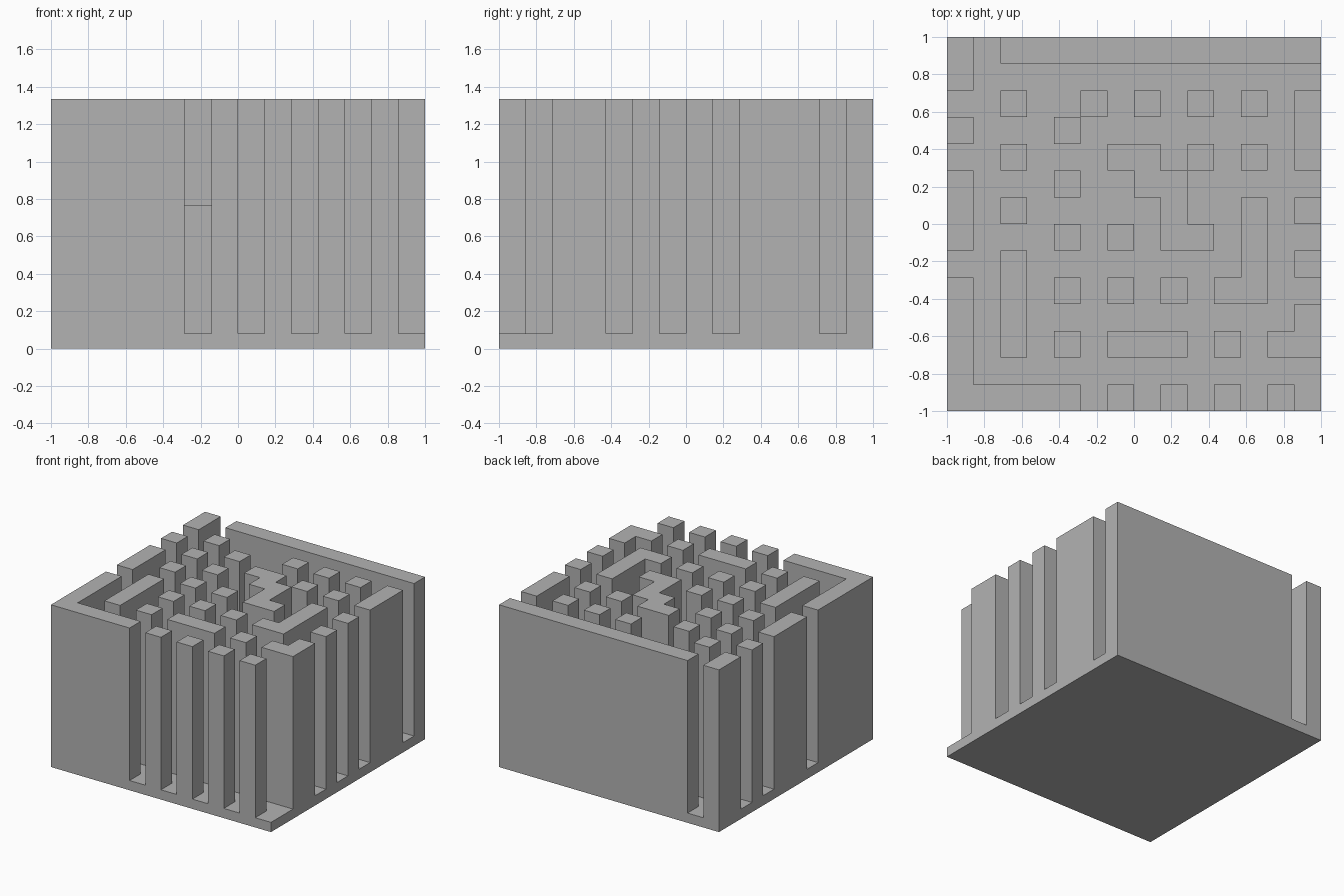
import bpy
import bmesh

cube = bpy.data.objects.get("Cube")
if cube:
    bpy.data.objects.remove(cube, do_unlink=True)

CELL = 2 / 14
BASE_TOP, WALL_TOP, SHORT_TOP = 0.08, 1.333, 0.765

# Floor plan, back row first: # full height, s short post, . open floor
PLAN = [
    "#.############",
    "#.............",
    "..#..s.#.#.#.#",
    "#...#........#",
    "..#...##.#.#.#",
    "#...#..##.....",
    "#.#.....#..#.#",
    "#...#.#.##.#..",
    "..#........#.#",
    "#.#.#.#.#.##..",
    "#.#..........#",
    "#.#.#.###.#.##",
    "#.............",
    "#####.#.#.#.#.",
]

grey = bpy.data.materials.new("plain grey")
grey.use_nodes = True
colour = (0.45, 0.45, 0.45, 1)
grey.diffuse_color = colour
grey.node_tree.nodes["Principled BSDF"].inputs["Base Color"].default_value = colour


def extrude_cells(name, symbol, bottom, top):
    """Extrude every plan cell with this symbol into joined solid walls."""
    bm = bmesh.new()
    for row, line in enumerate(PLAN):
        for col, mark in enumerate(line):
            if symbol != "any" and mark != symbol:
                continue
            x, y = -1 + col * CELL, 1 - row * CELL
            corners = [(x, y - CELL), (x + CELL, y - CELL), (x + CELL, y), (x, y)]
            bm.faces.new([bm.verts.new((cx, cy, bottom)) for cx, cy in corners])
    bmesh.ops.remove_doubles(bm, verts=bm.verts, dist=0.001)
    # Cells that only meet at a corner stay separate solids
    bmesh.ops.split_edges(bm, edges=[e for e in bm.edges if e.is_boundary])
    result = bmesh.ops.extrude_face_region(bm, geom=bm.faces[:], use_keep_orig=True)
    raised = [g for g in result["geom"] if isinstance(g, bmesh.types.BMVert)]
    bmesh.ops.translate(bm, verts=raised, vec=(0, 0, top - bottom))
    bmesh.ops.recalc_face_normals(bm, faces=bm.faces)
    bmesh.ops.dissolve_limit(bm, angle_limit=0.01, verts=bm.verts, edges=bm.edges)
    mesh = bpy.data.meshes.new(name)
    bm.to_mesh(mesh)
    bm.free()
    mesh.materials.append(grey)
    bpy.context.collection.objects.link(bpy.data.objects.new(name, mesh))


extrude_cells("base_slab", "any", 0, BASE_TOP)
extrude_cells("walls_and_posts", "#", BASE_TOP, WALL_TOP)
extrude_cells("short_post", "s", BASE_TOP, SHORT_TOP)
